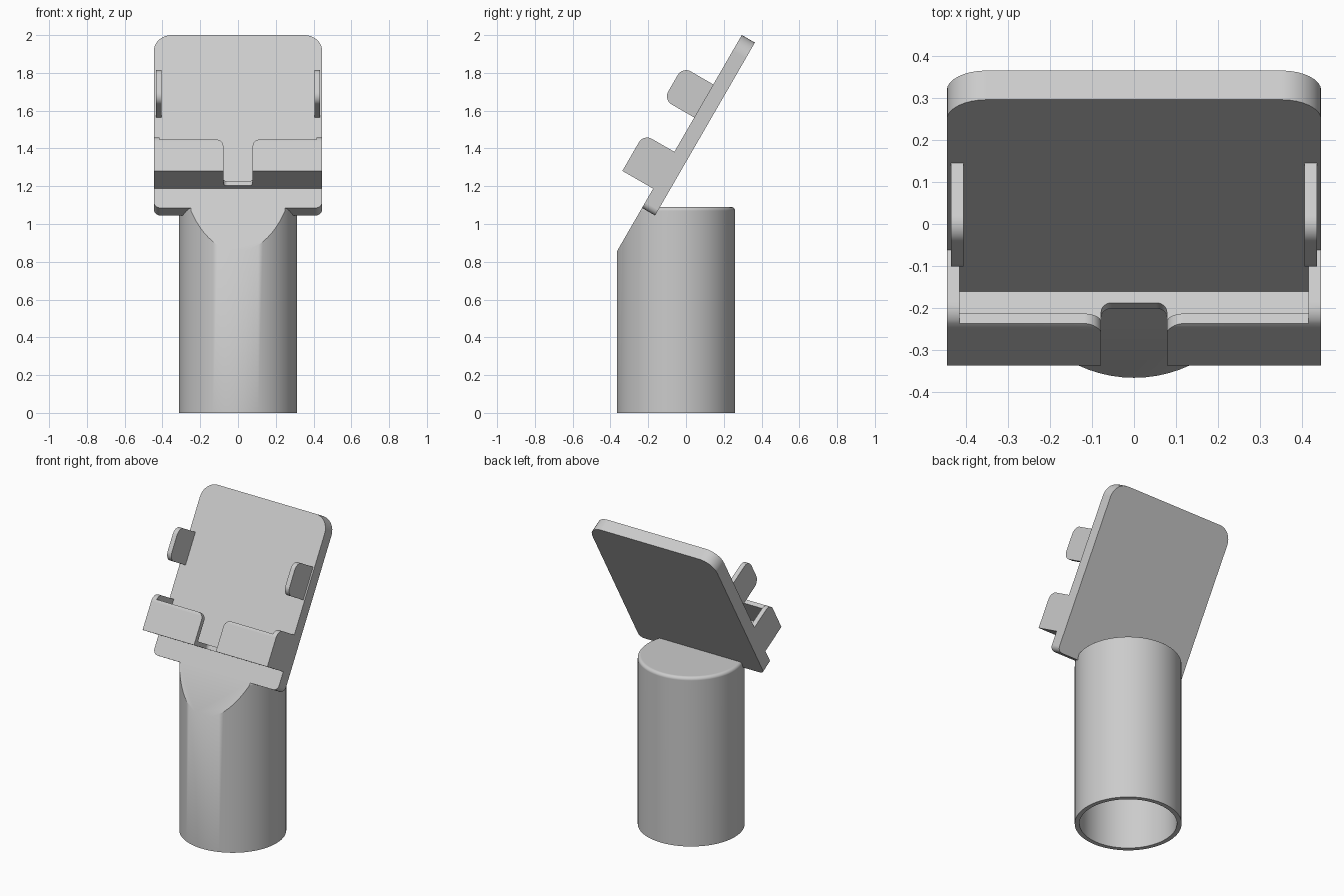
import bpy, bmesh, math
from mathutils import Matrix, Vector

cube = bpy.data.objects.get("Cube")
if cube:
    bpy.data.objects.remove(cube, do_unlink=True)

grey = bpy.data.materials.new("light grey plastic")
grey.use_nodes = True
colour = (0.6, 0.6, 0.6, 1)
grey.diffuse_color = colour
grey.node_tree.nodes["Principled BSDF"].inputs["Base Color"].default_value = colour

# Tilted frame of the holder: x across, u up the plate, h out of its face
X, U, H = range(3)
FRONT = Vector((0, -0.233, 1.085))
TILT = Matrix.Translation(FRONT) @ Matrix.Rotation(math.radians(60), 4, 'X')


def rounded(corners, steps=8):
    """Outline from (a, b, radius) right-angled corners."""
    points = []
    for i, (a, b, r) in enumerate(corners):
        p = Vector((a, b))
        if not r:
            points.append(p)
            continue
        back = (Vector(corners[i - 1][:2]) - p).normalized()
        ahead = (Vector(corners[(i + 1) % len(corners)][:2]) - p).normalized()
        for k in range(steps + 1):
            t = math.pi / 2 * k / steps
            points.append(p + r * (back + ahead - ahead * math.cos(t) - back * math.sin(t)))
    return points


def rect(a0, a1, b0, b1, r_low=0, r_high=0):
    return [(a0, b0, r_low), (a1, b0, r_low), (a1, b1, r_high), (a0, b1, r_high)]


def add_object(name, bm):
    bmesh.ops.recalc_face_normals(bm, faces=bm.faces)
    mesh = bpy.data.meshes.new(name)
    bm.to_mesh(mesh)
    bm.free()
    mesh.materials.append(grey)
    obj = bpy.data.objects.new(name, mesh)
    bpy.context.collection.objects.link(obj)
    return obj


def prism(name, corners, axes, lo, hi):
    """Extrude a rounded outline along the third of the given axes."""
    bm = bmesh.new()
    rings = []
    for depth in (lo, hi):
        ring = []
        for a, b in rounded(corners):
            co = Vector()
            co[axes[0]], co[axes[1]], co[axes[2]] = a, b, depth
            ring.append(bm.verts.new(co))
        bm.faces.new(ring)
        rings.append(ring)
    low, high = rings
    for i in range(len(low)):
        bm.faces.new((low[i - 1], low[i], high[i], high[i - 1]))
    return add_object(name, bm)


def combine(target, tool, operation):
    mod = target.modifiers.new(operation, 'BOOLEAN')
    mod.operation, mod.object, mod.solver = operation, tool, 'EXACT'
    depsgraph = bpy.context.evaluated_depsgraph_get()
    target.data = bpy.data.meshes.new_from_object(target.evaluated_get(depsgraph))
    target.modifiers.clear()
    bpy.data.objects.remove(tool, do_unlink=True)


def finish(obj):
    bpy.ops.object.select_all(action='DESELECT')
    obj.select_set(True)
    bpy.context.view_layer.objects.active = obj
    bpy.ops.object.shade_smooth_by_angle(angle=math.radians(35))
    obj.modifiers.new("flat_sides", 'WEIGHTED_NORMAL').keep_sharp = True


HALF, INNER, LENGTH, DEPTH, WALL = 0.445, 0.415, 1.057, 0.188, 0.157

# Back plate
plate = prism("back_plate", rect(-HALF, HALF, 0, LENGTH, 0.035, 0.095), (X, U, H), -0.08, 0)

# Lower tray: a rounded block hollowed into floor, side walls and front wall
tray = prism("lower_tray", [(0.118, -0.02, 0), (0.118, DEPTH, 0), (0.343, DEPTH, 0.05),
                            (0.343, -0.02, 0)], (U, H, X), -HALF, HALF)
pocket = prism("pocket_cutter", rect(-INNER, INNER, 0.145, 0.5), (X, U, H), -0.1, WALL)
combine(tray, pocket, 'DIFFERENCE')
# Lowered front wall with a central slot and rounded shoulders
slot = 0.078
wall = prism("front_wall_cutter",
             [(-slot, 0, 0), (-slot, 0.312, 0.04), (-INNER, 0.312, 0), (-INNER, 0.5, 0),
              (INNER, 0.5, 0), (INNER, 0.312, 0), (slot, 0.312, 0.04), (slot, 0, 0)],
             (X, U, H), 0.1, 0.3)
combine(tray, wall, 'DIFFERENCE')
notch = prism("floor_notch_cutter", rect(-slot, slot, 0.031, 0.3, 0.025), (X, H, U), 0, 0.2)
combine(tray, notch, 'DIFFERENCE')
combine(plate, tray, 'UNION')
plate.name = "plate_and_tray"
plate.matrix_world = TILT
finish(plate)

# Upper side clips
for side, name in ((1, "left_clip"), (-1, "right_clip")):
    clip = prism(name, [(0.553, -0.02, 0), (0.553, DEPTH, 0.05), (0.755, DEPTH, 0.05),
                        (0.755, -0.02, 0)], (U, H, X), side * 0.405, side * 0.435)
    clip.matrix_world = TILT
    finish(clip)

# Hollow round socket, cut off in front along the plane of the plate
RADIUS, BORE, TOP, CENTRE_Y = 0.3125, 0.285, 1.09, -0.053
bm = bmesh.new()
profile = rounded([(0, 0.8, 0), (BORE, 0.8, 0), (BORE, 0, 0), (RADIUS, 0, 0),
                   (RADIUS, TOP, 0.02), (0, TOP, 0)], 5)
verts = [bm.verts.new((r, 0, z)) for r, z in profile]
edges = [bm.edges.new(pair) for pair in zip(verts, verts[1:])]
bmesh.ops.spin(bm, geom=verts + edges, cent=(0, 0, 0), axis=(0, 0, 1),
               angle=math.tau, steps=72, use_merge=True)
bmesh.ops.remove_doubles(bm, verts=bm.verts, dist=0.0001)
bmesh.ops.translate(bm, verts=bm.verts, vec=(0, CENTRE_Y, 0))
outward = TILT.to_3x3() @ Vector((0, 0, 1))
bmesh.ops.bisect_plane(bm, geom=bm.verts[:] + bm.edges[:] + bm.faces[:], dist=0.00001,
                       plane_co=FRONT, plane_no=outward, clear_outer=True)
bmesh.ops.holes_fill(bm, edges=[e for e in bm.edges if e.is_boundary], sides=0)
finish(add_object("round_socket", bm))
